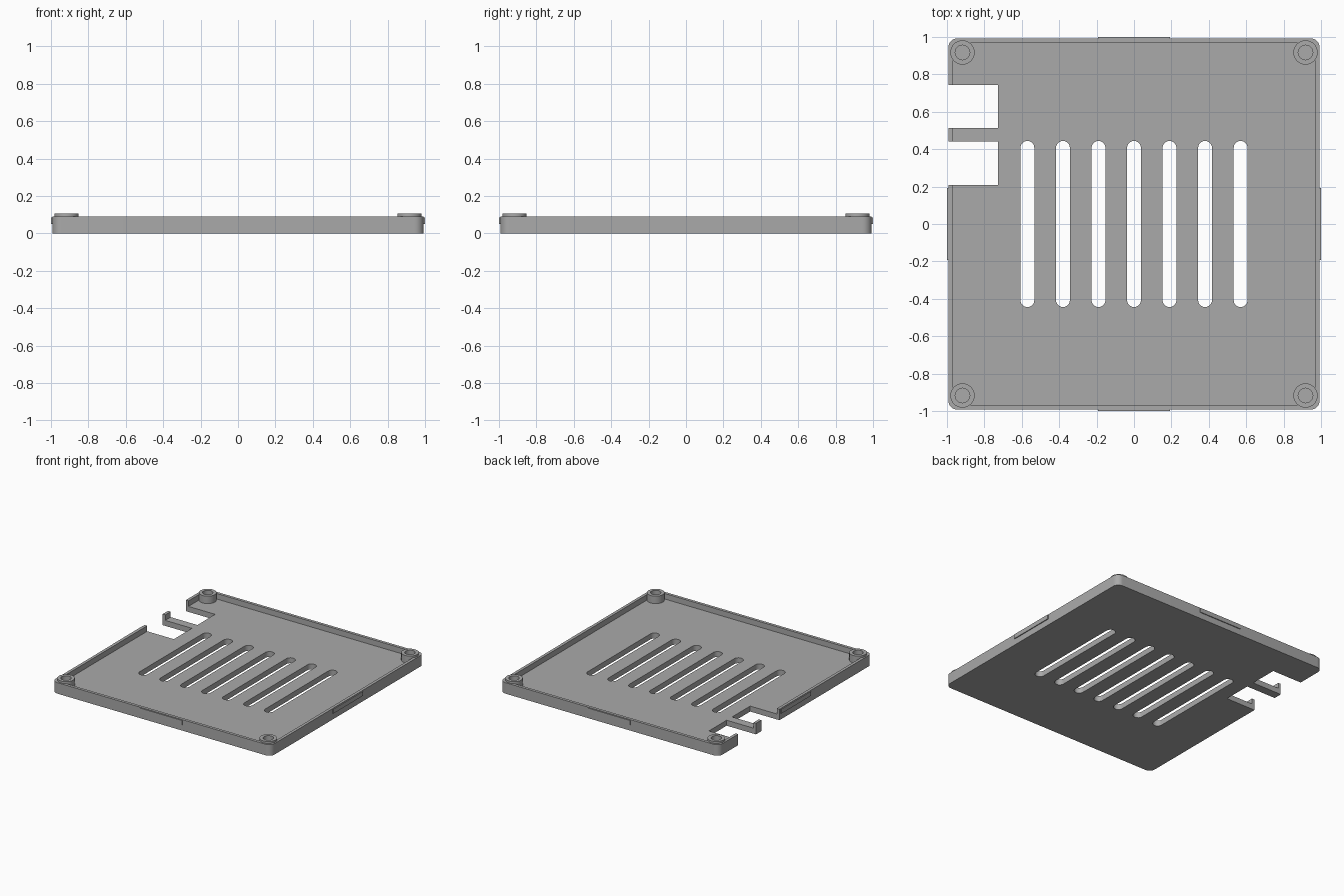
import bpy, bmesh, math
from mathutils import Vector

if "Cube" in bpy.data.objects:
    bpy.data.objects.remove(bpy.data.objects["Cube"], do_unlink=True)

HALF, WALL, FLOOR, RIM = 0.993, 0.024, 0.045, 0.09
BOSS_TOP, BOSS_POS = 0.106, 0.917

grey = bpy.data.materials.new("plain grey")
grey.use_nodes = True
colour = (0.4, 0.4, 0.4, 1)
grey.diffuse_color = colour
grey.node_tree.nodes["Principled BSDF"].inputs["Base Color"].default_value = colour


def make_object(name, bm):
    bmesh.ops.recalc_face_normals(bm, faces=bm.faces)
    mesh = bpy.data.meshes.new(name)
    bm.to_mesh(mesh)
    bm.free()
    mesh.materials.append(grey)
    obj = bpy.data.objects.new(name, mesh)
    bpy.context.collection.objects.link(obj)
    return obj


def rounded_prism(bm, x0, x1, y0, y1, z0, z1, radius=0, steps=8):
    """Upright prism with a rounded rectangle as its outline."""
    points = []
    corners = [(x1, y1, -1, -1), (x0, y1, 1, -1), (x0, y0, 1, 1), (x1, y0, -1, 1)]
    for i, (x, y, sx, sy) in enumerate(corners):
        for k in range(steps + 1 if radius else 1):
            a = math.pi / 2 * (i + k / steps)
            points.append((x + radius * (sx + math.cos(a)),
                           y + radius * (sy + math.sin(a)), z0))
    face = bm.faces.new([bm.verts.new(p) for p in points])
    top = bmesh.ops.extrude_face_region(bm, geom=[face])["geom"]
    bmesh.ops.translate(bm, vec=(0, 0, z1 - z0),
                        verts=[v for v in top if isinstance(v, bmesh.types.BMVert)])
    bmesh.ops.remove_doubles(bm, verts=bm.verts, dist=1e-5)


def cut(target, cutter):
    mod = target.modifiers.new("cut", "BOOLEAN")
    mod.operation, mod.solver, mod.object = "DIFFERENCE", "EXACT", cutter
    bpy.context.view_layer.objects.active = target
    bpy.ops.object.modifier_apply(modifier=mod.name)
    bpy.data.objects.remove(cutter, do_unlink=True)


def smooth(obj):
    bpy.ops.object.select_all(action="DESELECT")
    obj.select_set(True)
    bpy.context.view_layer.objects.active = obj
    bpy.ops.object.shade_smooth_by_angle(angle=math.radians(30))


# Tray with a low rim
bm = bmesh.new()
rounded_prism(bm, -HALF, HALF, -HALF, HALF, 0, RIM, 0.05)
tray = make_object("tray", bm)

bm = bmesh.new()
inner = HALF - WALL
rounded_prism(bm, -inner, inner, -inner, inner, FLOOR, 0.2, 0.026)
cut(tray, make_object("cavity", bm))

# Vent slots and the two side notches
bm = bmesh.new()
for i in range(-3, 4):
    x = i * 0.19
    rounded_prism(bm, x - 0.037, x + 0.037, -0.444, 0.444, -0.1, 0.2, 0.0369)
for y0, y1 in ((0.208, 0.442), (0.512, 0.742)):
    rounded_prism(bm, -1.1, -0.727, y0, y1, -0.1, 0.2)
cut(tray, make_object("openings", bm))
smooth(tray)

# Hollow corner posts
profile = [(0.065, FLOOR - 0.01), (0.065, BOSS_TOP), (0.039, BOSS_TOP),
           (0.039, FLOOR + 0.001), (0, FLOOR + 0.001)]
for side, sx in (("left", 1), ("right", -1)):
    for end, sy in (("front", -1), ("back", 1)):
        bm = bmesh.new()
        verts = [bm.verts.new((r, 0, z)) for r, z in profile]
        edges = [bm.edges.new(pair) for pair in zip(verts, verts[1:])]
        bmesh.ops.spin(bm, geom=verts + edges, cent=(0, 0, 0), axis=(0, 0, 1),
                       angle=math.tau, steps=40)
        bmesh.ops.remove_doubles(bm, verts=bm.verts, dist=1e-5)
        post = make_object(f"{end}_{side}_post", bm)
        post.location = Vector((sx, sy, 0)) * BOSS_POS
        smooth(post)

# Snap tab in the middle of each side
for i, name in enumerate(("left", "back", "right", "front")):
    bm = bmesh.new()
    rounded_prism(bm, HALF - 0.01, 1, -0.193, 0.193, 0.05, 0.086)
    tab = make_object(f"{name}_snap_tab", bm)
    tab.rotation_euler.z = i * math.pi / 2
